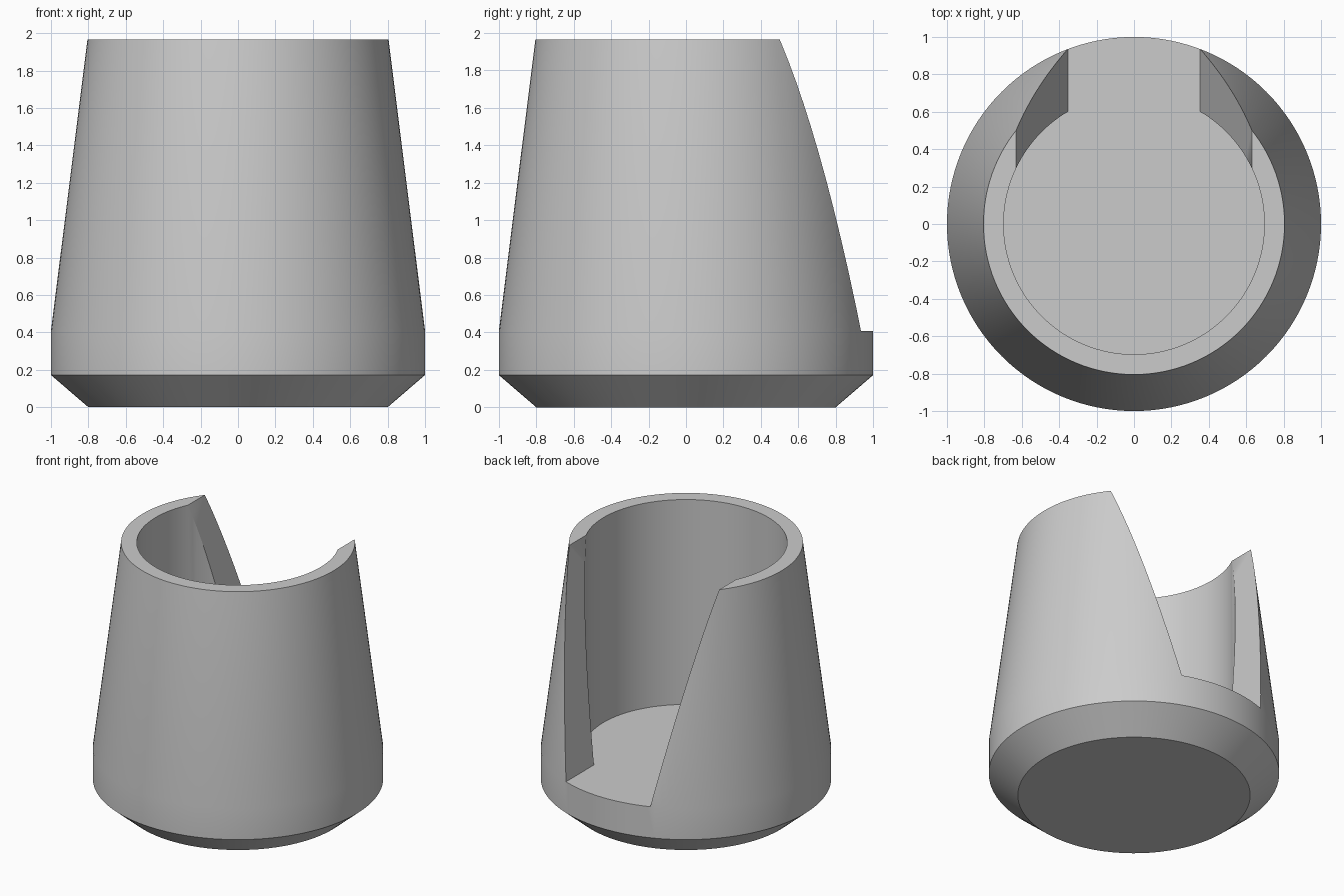
import bpy, bmesh, math

SEGMENTS = 128
FLOOR, TOP = 0.408, 1.965

if "Cube" in bpy.data.objects:
    bpy.data.objects.remove(bpy.data.objects["Cube"], do_unlink=True)


def finish(name, bm):
    bmesh.ops.recalc_face_normals(bm, faces=bm.faces)
    mesh = bpy.data.meshes.new(name)
    bm.to_mesh(mesh)
    bm.free()
    obj = bpy.data.objects.new(name, mesh)
    bpy.context.collection.objects.link(obj)
    return obj


def lathe(name, profile):
    """Solid of revolution from (radius, height) points, with flat caps."""
    bm = bmesh.new()
    rings = []
    for r, z in profile:
        angles = [2 * math.pi * i / SEGMENTS for i in range(SEGMENTS)]
        rings.append([bm.verts.new((r * math.cos(a), r * math.sin(a), z)) for a in angles])
    for low, high in zip(rings, rings[1:]):
        for i in range(SEGMENTS):
            j = (i + 1) % SEGMENTS
            bm.faces.new((low[i], low[j], high[j], high[i]))
    bm.faces.new(rings[0][::-1])
    bm.faces.new(rings[-1])
    return finish(name, bm)


def wedge(name, half_low, half_high, z_low, z_high, depth):
    """Slot that widens upwards, running from the middle out to the back."""
    bm = bmesh.new()
    outline = [(-half_low, z_low), (half_low, z_low), (half_high, z_high), (-half_high, z_high)]
    face = bm.faces.new([bm.verts.new((x, 0, z)) for x, z in outline])
    extruded = bmesh.ops.extrude_face_region(bm, geom=[face])["geom"]
    verts = [v for v in extruded if isinstance(v, bmesh.types.BMVert)]
    bmesh.ops.translate(bm, verts=verts, vec=(0, depth, 0))
    # extrusion keeps the starting face, so the wedge is closed
    return finish(name, bm)


# Tapered cup body with a chamfered foot
cup = lathe("cup_body", [(0.8, 0), (1, 0.172), (1, FLOOR), (0.805, TOP)])

# Round cavity and flared back opening
rise = 0.2
flare = (0.63 - 0.354) / (TOP - FLOOR)
cutters = [
    lathe("cavity_cutter", [(0.697, FLOOR), (0.697, TOP + rise)]),
    wedge("opening_cutter", 0.354, 0.63 + flare * rise, FLOOR, TOP + rise, 1.5),
]

bpy.ops.object.select_all(action="DESELECT")
cup.select_set(True)
bpy.context.view_layer.objects.active = cup
for cutter in cutters:
    cutter.hide_render = True
    mod = cup.modifiers.new(cutter.name, "BOOLEAN")
    mod.operation = "DIFFERENCE"
    mod.solver = "EXACT"
    mod.object = cutter
    bpy.ops.object.modifier_apply(modifier=mod.name)
    bpy.data.objects.remove(cutter, do_unlink=True)

# Single grey finish
grey = bpy.data.materials.new("plain_grey")
grey.use_nodes = True
colour = (0.6, 0.6, 0.6, 1)
grey.diffuse_color = colour
grey.node_tree.nodes["Principled BSDF"].inputs["Base Color"].default_value = colour
cup.data.materials.clear()
cup.data.materials.append(grey)

bpy.ops.object.shade_smooth_by_angle(angle=math.radians(30))
